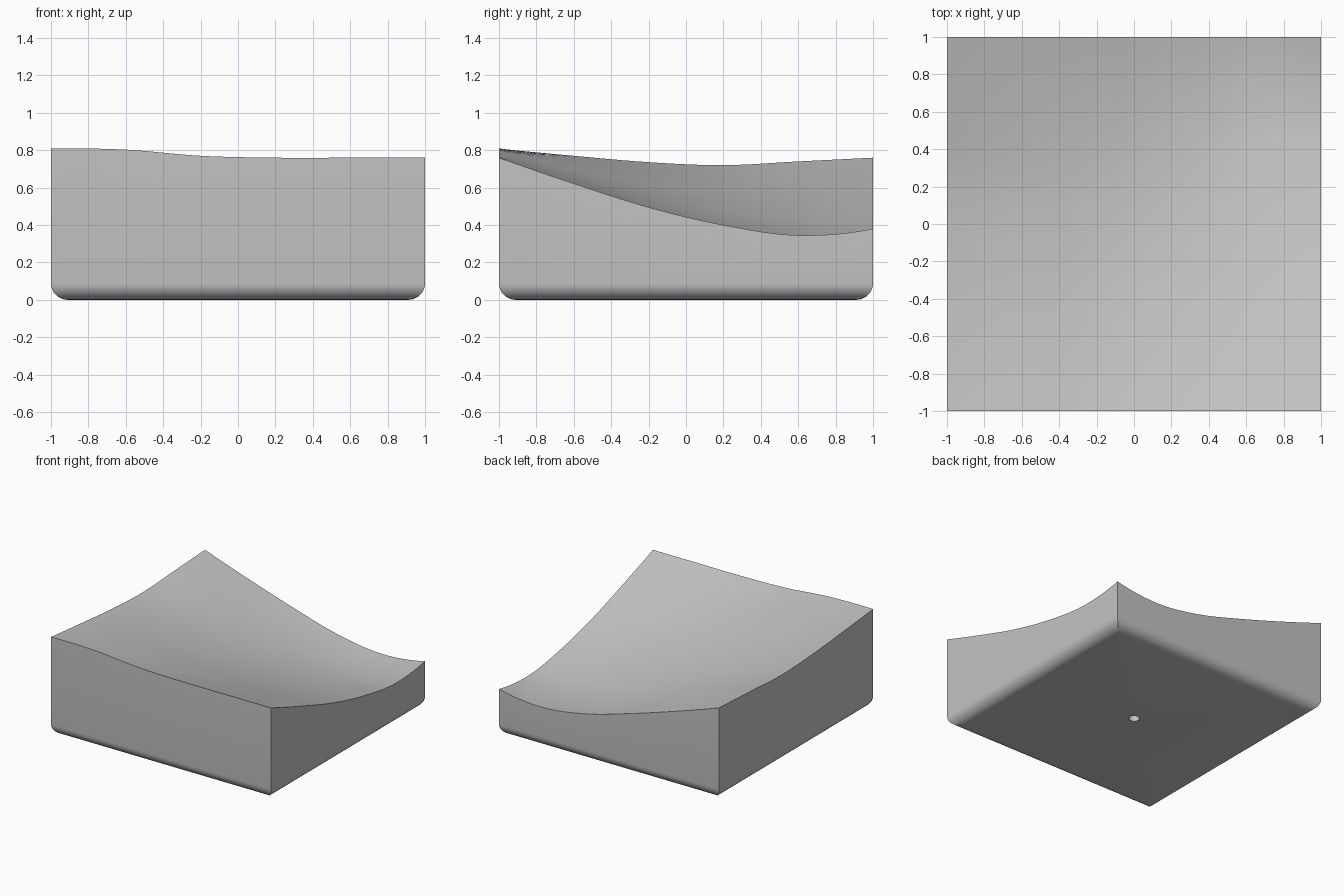
import bpy, bmesh, math

cube = bpy.data.objects.get("Cube")
if cube:
    bpy.data.objects.remove(cube, do_unlink=True)

SEGMENTS = 30        # top grid divisions per side
FILLET = 0.09        # rounding of the bottom edges
HOLE_R = 0.04
HOLE_DEPTH = 0.1

# Heights of the four top edges at even steps from -1 to 1
FRONT = [0.808, 0.803, 0.77, 0.76, 0.76, 0.76]
BACK = [0.76, 0.625, 0.50, 0.39, 0.335, 0.38]
LEFT_SIDE = [0.808, 0.77, 0.736, 0.72, 0.74, 0.76]
RIGHT_SIDE = [0.76, 0.622, 0.495, 0.40, 0.345, 0.38]


def spline(h, t):
    """Smooth curve through the heights h, with t from 0 to 1."""
    p = [3 * h[0] - 3 * h[1] + h[2]] + h + [3 * h[-1] - 3 * h[-2] + h[-3]]
    i = min(int(t * (len(h) - 1)), len(h) - 2)
    f = t * (len(h) - 1) - i
    a, b, c, d = p[i:i + 4]
    return b + 0.5 * f * (c - a + f * (2 * a - 5 * b + 4 * c - d
                                       + f * (3 * (b - c) + d - a)))


def top_height(x, y):
    """Blend the four edge curves across the square."""
    u, v = (x + 1) / 2, (y + 1) / 2
    u, v = min(max(u, 0), 1), min(max(v, 0), 1)
    edges = ((1 - v) * spline(FRONT, u) + v * spline(BACK, u)
             + (1 - u) * spline(LEFT_SIDE, v) + u * spline(RIGHT_SIDE, v))
    corners = ((1 - v) * ((1 - u) * FRONT[0] + u * FRONT[-1])
               + v * ((1 - u) * BACK[0] + u * BACK[-1]))
    return edges - corners


def extrude_ring(bm, edges, place):
    """Extrude a loop of edges and move each new vertex with place(co)."""
    new = bmesh.ops.extrude_edge_only(bm, edges=edges)["geom"]
    for v in new:
        if isinstance(v, bmesh.types.BMVert):
            v.co = place(v.co.copy())
    return [e for e in new if isinstance(e, bmesh.types.BMEdge)
            and len(e.link_faces) == 1]


def scaled(s, z):
    def place(co):
        k = s / max(abs(co.x), abs(co.y))
        return (co.x * k, co.y * k, z)
    return place


def circled(z):
    def place(co):
        a = math.atan2(co.y, co.x)
        return (HOLE_R * math.cos(a), HOLE_R * math.sin(a), z)
    return place


bm = bmesh.new()

# Curved top surface
bmesh.ops.create_grid(bm, x_segments=SEGMENTS, y_segments=SEGMENTS, size=1)
for v in bm.verts:
    v.co.z = top_height(v.co.x, v.co.y)

# Straight walls, then the rounded lower edges
ring = [e for e in bm.edges if e.is_boundary]
ring = extrude_ring(bm, ring, scaled(1, FILLET))
STEPS = 8
for i in range(1, STEPS + 1):
    a = math.pi / 2 * i / STEPS
    ring = extrude_ring(bm, ring, scaled(1 - FILLET + FILLET * math.cos(a),
                                         FILLET - FILLET * math.sin(a)))

# Flat underside with a small round hole
ring = extrude_ring(bm, ring, circled(0))
ring = extrude_ring(bm, ring, circled(HOLE_DEPTH))
bmesh.ops.contextual_create(bm, geom=ring)
bmesh.ops.recalc_face_normals(bm, faces=bm.faces)

mesh = bpy.data.meshes.new("sloped_block")
bm.to_mesh(mesh)
bm.free()
block = bpy.data.objects.new("sloped_block", mesh)
bpy.context.collection.objects.link(block)

# Plain grey material
grey = bpy.data.materials.new("plain_grey")
grey.use_nodes = True
colour = (0.55, 0.55, 0.55, 1)
grey.diffuse_color = colour
grey.node_tree.nodes["Principled BSDF"].inputs["Base Color"].default_value = colour
mesh.materials.append(grey)

# Smooth shading with crisp rims
bpy.ops.object.select_all(action="DESELECT")
block.select_set(True)
bpy.context.view_layer.objects.active = block
bpy.ops.object.shade_smooth_by_angle(angle=math.radians(30))
